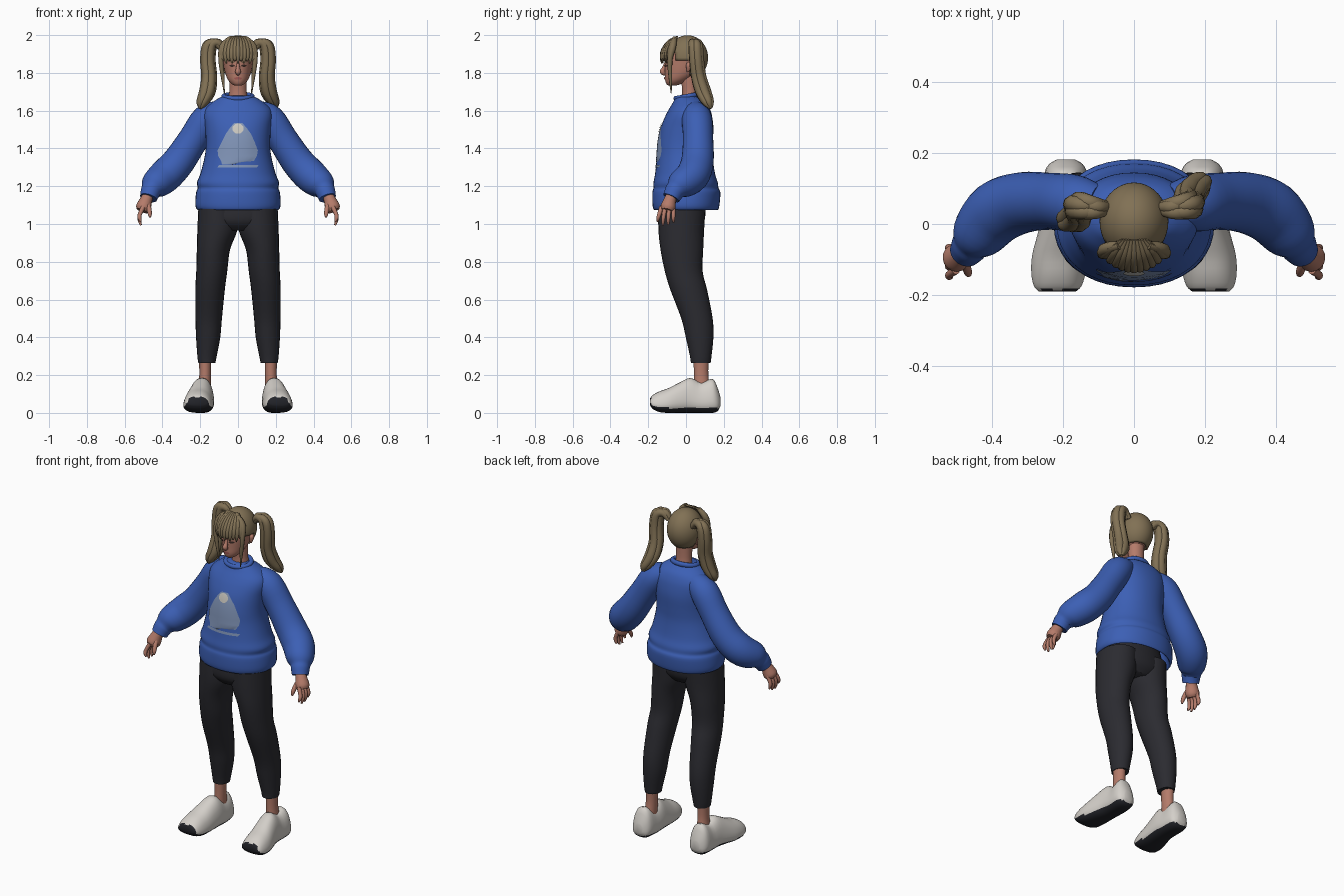
import bpy, bmesh, math
from mathutils import Vector
from mathutils.bvhtree import BVHTree

cube = bpy.data.objects.get("Cube")
if cube:
    bpy.data.objects.remove(cube, do_unlink=True)


def material(name, *rgb):
    mat = bpy.data.materials.new(name)
    mat.use_nodes = True
    mat.diffuse_color = (*rgb, 1)
    mat.node_tree.nodes["Principled BSDF"].inputs["Base Color"].default_value = (*rgb, 1)
    return mat


BLUE = material("sweater blue", .045, .115, .46)
CHARCOAL = material("charcoal cloth", .024, .024, .03)
SKIN = material("skin", .46, .2, .145)
HAIR = material("dark blonde hair", .22, .165, .09)
WHITE = material("shoe white", .66, .63, .59)
SOLE = material("black rubber", .016, .017, .022)
PRINT = material("print grey blue", .22, .3, .48)
PALE = material("print cream", .6, .58, .53)
LIP = material("lip", .36, .1, .09)
EYE = material("eye brown", .045, .025, .02)
parts = []


def finish(name, bm, mat):
    bmesh.ops.recalc_face_normals(bm, faces=bm.faces)
    mesh = bpy.data.meshes.new(name)
    bm.to_mesh(mesh)
    bm.free()
    mesh.materials.append(mat)
    obj = bpy.data.objects.new(name, mesh)
    bpy.context.collection.objects.link(obj)
    parts.append(obj)
    return obj


def smooth_rows(rows, steps):
    """Interpolate rows of numbers with a Catmull-Rom curve."""
    rows = [Vector(r) for r in rows]
    out = []
    for i in range(len(rows) - 1):
        a, b, c, d = rows[max(i - 1, 0)], rows[i], rows[i + 1], rows[min(i + 2, len(rows) - 1)]
        for s in range(steps):
            t = s / steps
            out.append(b + (c - a) * (t / 2) + (a * 2 - b * 5 + c * 4 - d) * (t * t / 2)
                       + (b * 3 - a - c * 3 + d) * (t ** 3 / 2))
    return out + [rows[-1]]


def loft(name, rings, mat, sides=24, power=2.0, taper=0.0):
    """Skin a list of (centre, u axis, v axis) superellipse rings."""
    bm = bmesh.new()
    loops = []
    for centre, u, v in rings:
        loop = []
        for k in range(sides):
            a = math.tau * k / sides
            c = math.copysign(abs(math.cos(a)) ** (2 / power), math.cos(a))
            s = math.copysign(abs(math.sin(a)) ** (2 / power), math.sin(a))
            loop.append(bm.verts.new(centre + u * c * (1 - taper * s) + v * s))
        loops.append(loop)
    for low, high in zip(loops, loops[1:]):
        for k in range(sides):
            j = (k + 1) % sides
            bm.faces.new((low[k], low[j], high[j], high[k]))
    bm.faces.new(loops[0])
    bm.faces.new(loops[-1])
    return finish(name, bm, mat)


def stack(name, rows, mat, steps=4, **options):
    """Horizontal rings from rows of x, y, z, half width, half depth."""
    rings = [(Vector(r[:3]), Vector((r[3], 0, 0)), Vector((0, r[4], 0)))
             for r in smooth_rows(rows, steps)]
    return loft(name, rings, mat, **options)


def tube(name, rows, mat, steps=4, sides=16, flat=1.0):
    """Round tube along rows of x, y, z, radius."""
    pts = smooth_rows(rows, steps)
    rings = []
    for i, p in enumerate(pts):
        t = (pts[min(i + 1, len(pts) - 1)] - pts[max(i - 1, 0)]).to_3d().normalized()
        u = t.cross(Vector((0, 1, 0))).normalized()
        rings.append((p.to_3d(), u * p[3], t.cross(u) * p[3] * flat))
    return loft(name, rings, mat, sides)


def patch(name, rows, target, mat, columns=8):
    """Thin plate laid on the front of a part, from rows of z, left x, right x."""
    tree = BVHTree.FromPolygons([v.co for v in target.data.vertices],
                                [p.vertices for p in target.data.polygons])
    bm = bmesh.new()
    grid = []
    for z, a, b in rows:
        line = []
        for k in range(columns + 1):
            x = a + (b - a) * k / columns
            hit = tree.ray_cast(Vector((x, -1, z)), Vector((0, 1, 0)))[0]
            line.append(bm.verts.new((x, (hit.y if hit else -.1) - .004, z)))
        grid.append(line)
    for low, high in zip(grid, grid[1:]):
        for k in range(columns):
            bm.faces.new((low[k], low[k + 1], high[k + 1], high[k]))
    return finish(name, bm, mat)


def oval(x, z, w, h):
    angles = [math.pi * (k / 8 - .5) * .97 for k in range(9)]
    return [(z + h * math.sin(a), x - w * math.cos(a), x + w * math.cos(a)) for a in angles]


# Sweater body, open underneath with a folded hem band
sweater = stack("sweater_body", [
    (0, 0, 1.2, .18, .14), (0, 0, 1.1, .2, .155), (0, 0, 1.075, .213, .168),
    (0, 0, 1.1, .226, .177), (0, .002, 1.165, .222, .18), (0, 0, 1.19, .213, .172),
    (0, -.002, 1.22, .217, .17), (0, -.005, 1.27, .198, .158), (0, -.006, 1.36, .176, .147),
    (0, -.003, 1.43, .17, .145), (0, .006, 1.51, .175, .139), (0, .014, 1.57, .182, .124),
    (0, .019, 1.61, .172, .108), (0, .02, 1.645, .135, .088), (0, .01, 1.67, .095, .066),
    (0, .005, 1.68, .07, .05)], BLUE, sides=40, power=2.15)
bpy.ops.mesh.primitive_torus_add(major_segments=32, minor_segments=10, major_radius=.075,
                                 minor_radius=.014, location=(0, .006, 1.675), rotation=(.18, 0, 0))
collar = bpy.context.object
collar.name = "sweater_collar"
collar.scale.y = .82
collar.data.materials.append(BLUE)
parts.append(collar)

# Chest print: a simple bell shape with a light top and a ground strip
patch("print_body", [(1.315, -.085, -.035), (1.335, -.09, .085), (1.36, -.105, .1),
                     (1.39, -.108, .105), (1.43, -.088, .09), (1.475, -.066, .07),
                     (1.51, -.042, .045), (1.535, -.02, .022)], sweater, PRINT)
patch("print_ground", [(1.298, -.11, .1), (1.313, -.1, .11)], sweater, PRINT)
patch("print_light_top", [(z, a, b) for z, a, b in oval(0, 1.505, .03, .027)], sweater, PALE) \
    .location.y = -.003

# Trousers seat
stack("trouser_seat", [(0, -.022, 1.2, .17, .11), (0, -.023, 1.08, .207, .125),
                       (0, -.024, 1.01, .2, .12), (0, -.02, .965, .12, .085)], CHARCOAL)

for side, sx in (("left", 1), ("right", -1)):
    def mirrored(rows):
        return [(sx * r[0], *r[1:]) for r in rows]

    # Leg
    stack(side + "_trouser_leg", mirrored([
        (.105, -.022, 1.08, .105, .125), (.109, -.025, .97, .106, .121),
        (.13, -.022, .865, .088, .113), (.139, -.012, .75, .082, .1),
        (.148, .015, .65, .078, .097), (.155, .058, .5, .07, .083),
        (.158, .072, .4, .064, .073), (.164, .078, .3, .051, .057),
        (.165, .078, .264, .045, .052)]), CHARCOAL)
    stack(side + "_ankle", mirrored([(.174, .08, .3, .033, .041), (.174, .08, .2, .031, .038),
                                     (.178, .085, .13, .034, .045)]), SKIN)

    # Shoe: sections from heel to toe of y, middle x, half width, bottom, top
    sections = smooth_rows([
        (.182, .192, .024, .035, .085), (.168, .192, .046, .01, .13), (.14, .192, .058, 0, .18),
        (.08, .19, .06, 0, .16), (.025, .192, .063, 0, .185), (-.03, .2, .069, 0, .163),
        (-.09, .209, .075, 0, .132), (-.14, .213, .073, .004, .114),
        (-.175, .215, .064, .02, .095), (-.19, .216, .05, .04, .078)], 3)
    rings = [(Vector((sx * x, y, (lo + hi) / 2)), Vector((w, 0, 0)), Vector((0, 0, (hi - lo) / 2)))
             for y, x, w, lo, hi in sections]
    shoe = loft(side + "_shoe", rings, WHITE, sides=28, power=2.5, taper=.22)
    shoe.data.materials.append(SOLE)
    for face in shoe.data.polygons:
        toe = face.normal.y < -.7 and face.center.z < .085
        if face.normal.z < -.45 or toe:
            face.material_index = 1

    # Sleeve with a gathered cuff
    tube(side + "_sleeve", mirrored([
        (.1, .05, 1.595, .06), (.165, .058, 1.555, .08), (.235, .064, 1.45, .08),
        (.315, .06, 1.33, .086), (.385, .033, 1.255, .089), (.437, -.025, 1.21, .077),
        (.457, -.052, 1.183, .056), (.464, -.063, 1.168, .052), (.474, -.078, 1.138, .046)]),
        BLUE, sides=28)

    # Hand
    tube(side + "_palm", mirrored([(.468, -.07, 1.165, .028), (.485, -.084, 1.13, .032),
                                   (.5, -.095, 1.09, .04), (.508, -.1, 1.07, .032)]), SKIN)
    for i, finger in enumerate(("index", "middle", "ring", "little")):
        y, drop = -.13 + .021 * i, (.02, 0, .002, .017)[i]
        tube(f"{side}_{finger}_finger", mirrored([
            (.502, y, 1.09, .012), (.52, y - .012 + .004 * i, 1.05, .011),
            (.521, y - .018 + .006 * i, 1.02 + drop / 2, .01),
            (.514, y - .02 + .007 * i, .993 + drop, .005)]), SKIN, sides=10)
    tube(side + "_thumb", mirrored([(.482, -.09, 1.125, .014), (.472, -.122, 1.085, .013),
                                    (.467, -.138, 1.055, .011), (.466, -.143, 1.035, .005)]),
         SKIN, sides=10)

    # Pigtail of overlapping locks; the left hangs back, the right hangs forward
    sway = (.045, .045, .05, .055, .066, .09, .115, .13) if sx > 0 else \
           (.045, .045, .05, .048, .035, .02, .01, .002)
    spine = zip((.08, .115, .15, .16, .153, .163, .188, .2), sway,
                (1.925, 1.96, 1.945, 1.87, 1.78, 1.7, 1.645, 1.612),
                (.02, .032, .039, .04, .041, .043, .032, .008))
    spine = list(spine)
    for k in range(5):
        a = math.tau * k / 5 + .4
        locks = [(x + r * .45 * math.cos(a), y + r * .45 * math.sin(a), z, r * .6)
                 for x, y, z, r in spine]
        tube(f"{side}_pigtail_lock_{k + 1}", mirrored(locks), HAIR, sides=10)

    # Lock framing the face
    tube(side + "_face_lock", mirrored([
        (.04, -.06, 1.985, .012), (.08, -.07, 1.94, .018), (.09, -.085, 1.87, .014),
        (.081, -.083, 1.78, .01), (.072, -.078, 1.69, .002)]), HAIR, sides=8)
    tube(side + "_ear", mirrored([(.077, .01, 1.855, .006), (.083, .014, 1.84, .014),
                                  (.08, .01, 1.805, .006)]), SKIN, sides=8)

# Neck, head and nose
stack("neck", [(0, .025, 1.64, .056, .05), (0, .02, 1.7, .046, .04),
               (0, .015, 1.8, .048, .045)], SKIN)
head = stack("head", [(0, -.074, 1.732, .016, .018), (0, -.064, 1.742, .034, .04),
                      (0, -.045, 1.765, .054, .066), (0, -.02, 1.8, .068, .092),
                      (0, -.004, 1.85, .077, .109), (0, .002, 1.9, .08, .108),
                      (0, .005, 1.95, .065, .085), (0, .005, 1.98, .02, .025)], SKIN, sides=32)
tube("nose", [(0, -.11, 1.85, .007), (0, -.117, 1.825, .011), (0, -.124, 1.805, .015),
              (0, -.108, 1.793, .009)], SKIN, sides=10)
for name, x in (("left_eye", .031), ("right_eye", -.031)):
    patch(name, oval(x, 1.838, .014, .006), head, EYE)
    patch(name + "brow", oval(x, 1.858, .018, .003), head, HAIR)
patch("lips", oval(0, 1.771, .021, .007), head, LIP)

# Hair cap, cut away around the face and nape
bm = bmesh.new()
bmesh.ops.create_uvsphere(bm, u_segments=40, v_segments=28, radius=1)
for v in bm.verts:
    v.co = Vector((v.co.x * .097, .008 + v.co.y * .109, 1.88 + v.co.z * .119))


def uncovered(p):
    return p.z < 1.785 or p.z < 1.865 and p.y < .02 or p.z < 1.9 and p.y < -.06


bmesh.ops.delete(bm, geom=[f for f in bm.faces if uncovered(f.calc_center_median())],
                 context='FACES')
cap = finish("hair_cap", bm, HAIR)
thick = cap.modifiers.new("Thickness", 'SOLIDIFY')
thick.thickness = .01

# Fringe fanning from the crown
for k in range(-5, 6):
    f = k / 5
    tube(f"fringe_lock_{k + 6}", [
        (f * .035, -.045, 1.992, .006), (f * .062, -.09 + .02 * f * f, 1.965, .014),
        (f * .078, -.122 + .035 * f * f, 1.92, .015), (f * .082, -.131 + .04 * f * f, 1.88, .011),
        (f * .078, -.129 + .04 * f * f, 1.85 + .012 * (k % 2), .003)], HAIR, sides=8, flat=.7)

# Smooth shading with crisp edges
bpy.ops.object.select_all(action='DESELECT')
for obj in parts:
    obj.select_set(True)
bpy.context.view_layer.objects.active = parts[0]
bpy.ops.object.shade_smooth_by_angle(angle=math.radians(50))
